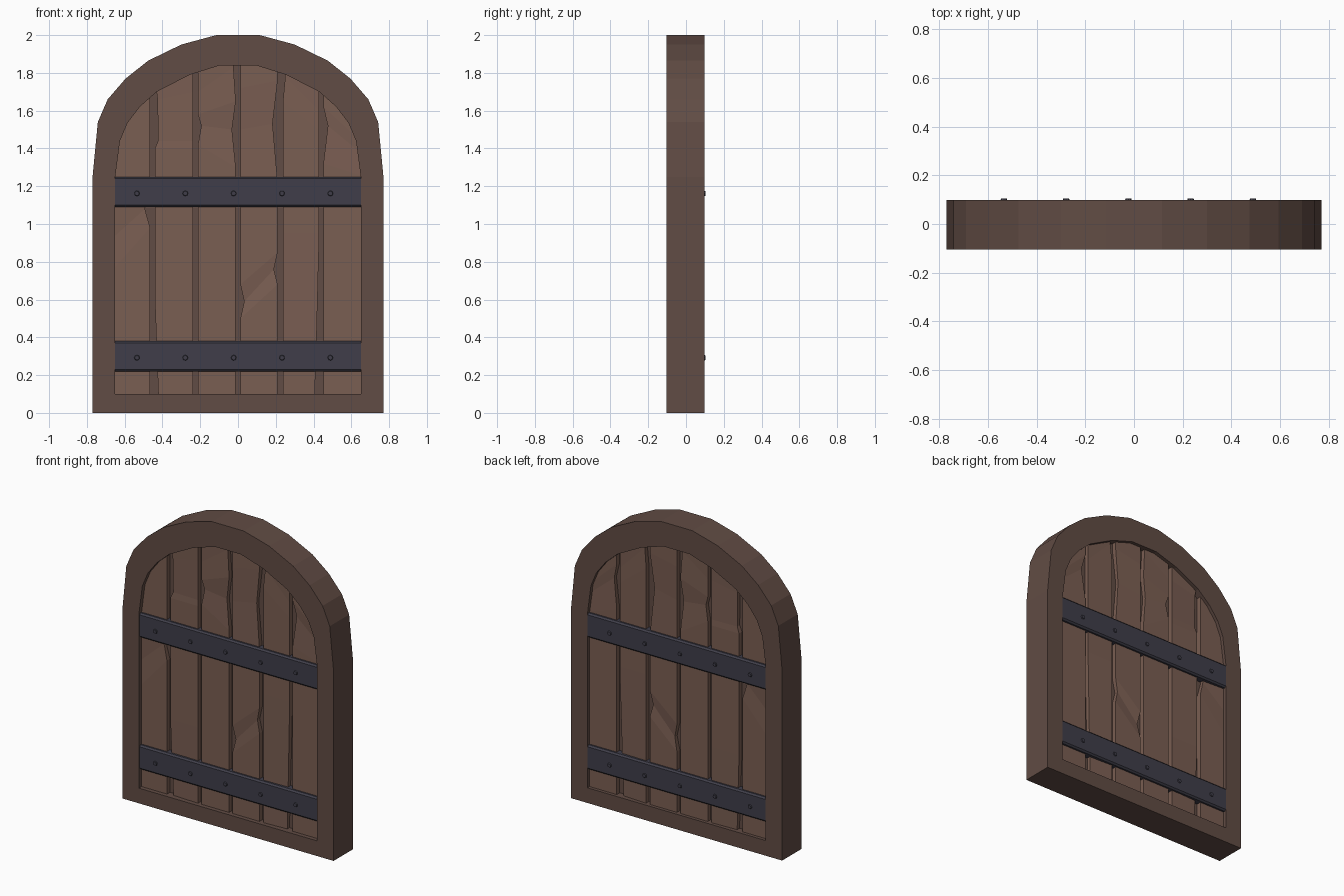
import bpy, bmesh
from math import pi
from mathutils import Matrix

if "Cube" in bpy.data.objects:
    bpy.data.objects.remove(bpy.data.objects["Cube"])


def material(name, rgb):
    m = bpy.data.materials.new(name)
    m.diffuse_color = (*rgb, 1)
    m.use_nodes = True
    m.node_tree.nodes["Principled BSDF"].inputs["Base Color"].default_value = m.diffuse_color
    return m


FRAME = material("dark_wood", (0.12, 0.072, 0.058))
WOOD = material("plank_wood", (0.195, 0.112, 0.085))
IRON = material("iron", (0.05, 0.048, 0.068))


def finish(name, bm, mat):
    bmesh.ops.recalc_face_normals(bm, faces=bm.faces)
    me = bpy.data.meshes.new(name)
    bm.to_mesh(me)
    bm.free()
    me.materials.append(mat)
    ob = bpy.data.objects.new(name, me)
    bpy.context.collection.objects.link(ob)
    return ob


# arched frame: right half profiles, mirrored, swept as a closed ring
outer = [(0.77, 0), (0.77, 1.25), (0.742, 1.54), (0.69, 1.66), (0.595, 1.77),
         (0.475, 1.865), (0.3, 1.95), (0.115, 2.0)]
inner = [(0.65, 0.1), (0.65, 1.25), (0.625, 1.44), (0.585, 1.535), (0.52, 1.62),
         (0.43, 1.70), (0.255, 1.79), (0.095, 1.84)]
Y0, Y1 = -0.104, 0.098


def mirrored(half):
    return half + [(-x, z) for x, z in reversed(half)]


bm = bmesh.new()
loops = [[bm.verts.new((x, y, z)) for x, z in mirrored(p)]
         for p, y in ((outer, Y0), (inner, Y0), (inner, Y1), (outer, Y1))]
n = len(loops[0])
for a, b in zip(loops, loops[1:] + loops[:1]):
    for i in range(n):
        j = (i + 1) % n
        bm.faces.new((a[i], a[j], b[j], b[i]))
finish("arched_frame", bm, FRAME)


def arch_top(x):
    # height of plank end, hidden inside the frame
    x = abs(x)
    pts = [(0, 1.84)] + inner[:1:-1]
    for (xa, za), (xb, zb) in zip(pts, pts[1:]):
        if x <= xb:
            return za + (zb - za) * (x - xa) / (xb - xa) + 0.07
    return 1.50


# backing board seen through the gaps
bm = bmesh.new()
pts = mirrored([(x * 1.04, z + (0.04 if z > 1 else -0.04)) for x, z in inner])
f = bm.faces.new([bm.verts.new((x, -0.045, z)) for x, z in pts])
ext = bmesh.ops.extrude_face_region(bm, geom=[f])
bmesh.ops.translate(bm, vec=(0, 0.09, 0),
                    verts=[v for v in ext["geom"] if isinstance(v, bmesh.types.BMVert)])
finish("backing_board", bm, FRAME)

# planks: each row is (left z, left chip, right z, right chip), bottom to top
spans = [(-0.67, -0.465), (-0.44, -0.238), (-0.212, -0.012),
         (0.013, 0.21), (0.238, 0.43), (0.452, 0.67)]
chips = [
    [(0.75, 0, 0.98, 0), (0.92, 0, 1.08, 0.028), (1.12, 0, 1.2, 0)],
    [(0.05, 0.02, 0.05, 0), (0.6, 0, 0.6, 0), (1.4, 0, 1.4, 0), (1.44, 0.017, 1.44, 0),
     (1.66, 0.014, 1.7, 0)],
    [(1.42, 0, 1.3, 0), (1.52, 0.018, 1.5, 0.02), (1.58, 0, 1.65, 0), (1.7, 0, 1.83, 0.012)],
    [(0.5, 0, 0.68, 0), (0.59, 0.02, 0.76, 0.02), (0.68, 0, 0.85, 0),
     (1.25, 0, 1.22, 0), (1.5, 0, 1.53, 0.027), (1.72, 0, 1.76, 0)],
    [(0.05, 0, 0.05, 0.025), (0.4, 0, 0.4, 0.014), (0.95, 0, 0.95, 0),
     (1.65, 0, 1.5, 0), (1.78, 0.012, 1.6, 0)],
    [(1.32, 0, 1.25, 0), (1.52, 0.024, 1.36, 0), (1.62, 0, 1.42, 0)],
]
for k, ((xl, xr), rows) in enumerate(zip(spans, chips)):
    rows = [(0.04, rows[0][1], 0.04, rows[0][3])] + rows
    rows.append((arch_top(xl), 0, arch_top(xr), 0))
    bm = bmesh.new()
    rings = []
    for zl, cl, zr, cr in rows:
        yl, yr = 0.076 - cl * 0.35, 0.076 - cr * 0.35
        rings.append([bm.verts.new(p) for p in (
            (xl + cl, -yl, zl), (xr - cr, -yr, zr), (xr - cr, yr, zr), (xl + cl, yl, zl))])
    for a, b in zip(rings, rings[1:]):
        for i in range(4):
            j = (i + 1) % 4
            bm.faces.new((a[i], a[j], b[j], b[i]))
    bm.faces.new(rings[0])
    bm.faces.new(rings[-1])
    finish(f"plank_{k + 1}", bm, WOOD)

# iron bands with chamfered long edges, and rivets on both sides
for label, zc in (("lower", 0.30), ("upper", 1.17)):
    bm = bmesh.new()
    bmesh.ops.create_cube(bm, size=1, matrix=Matrix.Translation((0, 0, zc))
                          @ Matrix.Diagonal((1.304, 0.194, 0.16, 1)))
    long_edges = [e for e in bm.edges
                  if abs(e.verts[0].co.x - e.verts[1].co.x) > 1]
    bmesh.ops.bevel(bm, geom=long_edges, offset=0.01, segments=1, affect='EDGES')
    finish(f"{label}_iron_band", bm, IRON)

    bm = bmesh.new()
    for i in range(5):
        for s in (-1, 1):
            bmesh.ops.create_cone(
                bm, cap_ends=True, segments=8, radius1=0.017, radius2=0.012, depth=0.014,
                matrix=Matrix.Translation((-0.535 + 0.256 * i, s * 0.097, zc - 0.008))
                @ Matrix.Rotation(-s * pi / 2, 4, 'X'))
    finish(f"{label}_rivets", bm, IRON)
